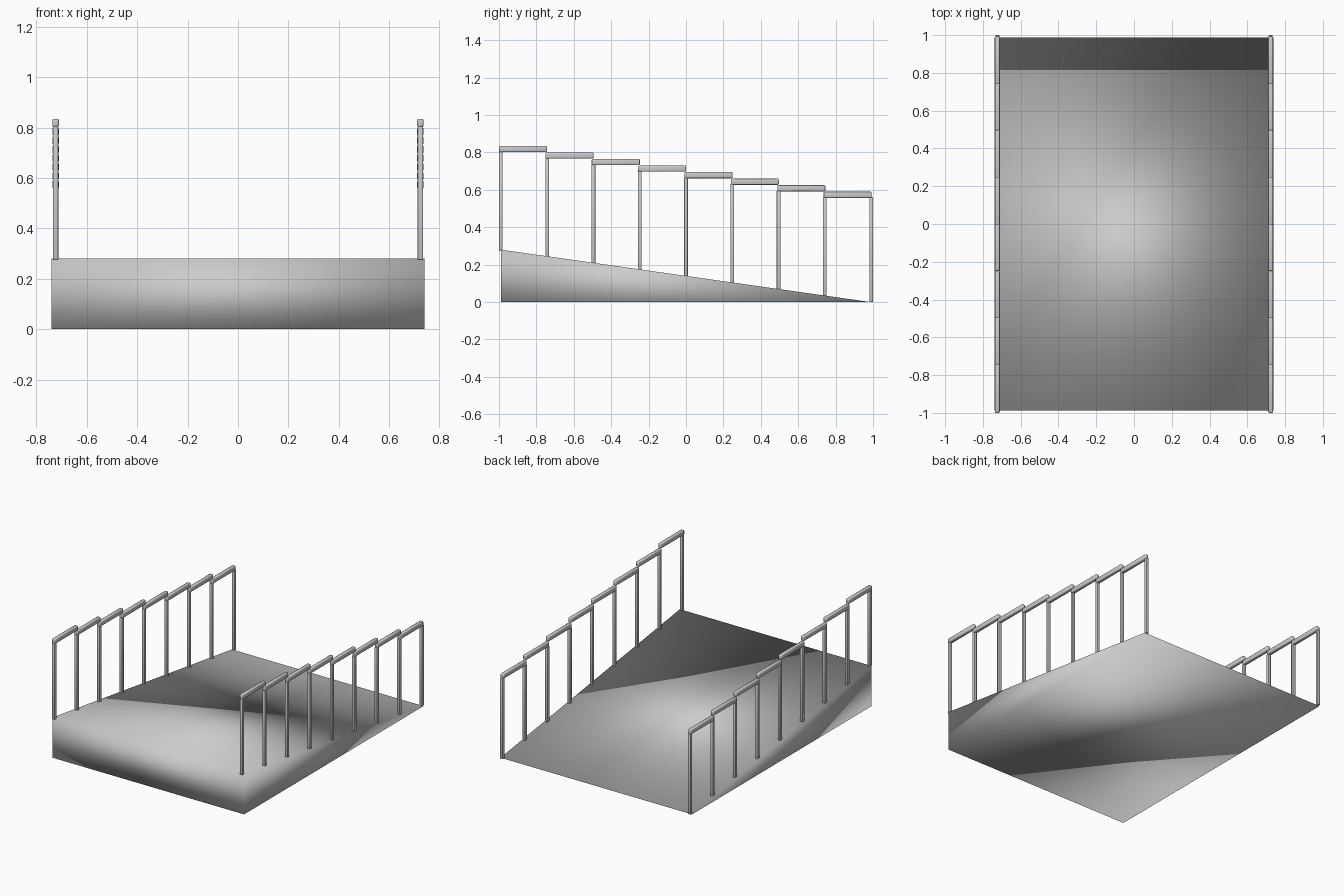
import bpy, bmesh

if "Cube" in bpy.data.objects:
    bpy.data.objects.remove(bpy.data.objects["Cube"])

HALF_X, HALF_Y, HEIGHT = 0.739, 0.988, 0.28
RAIL_X = 0.7235
STEP = 0.2475
DROP = HEIGHT / 8


def finish(bm, name):
    bmesh.ops.recalc_face_normals(bm, faces=bm.faces)
    for f in bm.faces:
        f.smooth = True
    mesh = bpy.data.meshes.new(name)
    bm.to_mesh(mesh)
    bm.free()
    obj = bpy.data.objects.new(name, mesh)
    bpy.context.collection.objects.link(obj)
    return obj


def bar(name, lo, hi, bevel):
    """Box between two corners with slightly eased edges."""
    bm = bmesh.new()
    bmesh.ops.create_cube(bm, size=1)
    for v in bm.verts:
        v.co = [lo[i] + (v.co[i] + 0.5) * (hi[i] - lo[i]) for i in range(3)]
    bmesh.ops.bevel(bm, geom=bm.edges[:], offset=bevel, segments=2,
                    profile=0.5, affect='EDGES')
    return finish(bm, name)


# Wedge ramp: triangular profile extruded across x, softly shaded
bm = bmesh.new()
profile = [(-HALF_Y, 0), (HALF_Y, 0), (-HALF_Y, HEIGHT)]
left = bm.faces.new([bm.verts.new((-HALF_X, y, z)) for y, z in profile])
side = bmesh.ops.extrude_face_region(bm, geom=[left])["geom"]
bmesh.ops.translate(bm, vec=(2 * HALF_X, 0, 0),
                    verts=[g for g in side if isinstance(g, bmesh.types.BMVert)])
finish(bm, "ramp")

# Railings on both sides
for side_name, s in (("left", -1), ("right", 1)):
    x = s * RAIL_X
    # Posts standing on the slope
    for i in range(9):
        y = -0.99 + i * STEP
        base = max(0.0, HEIGHT - DROP * i - 0.004)
        top = 0.806 - DROP * min(i, 7)
        bar(f"{side_name}_post_{i + 1}", (x - 0.0105, y - 0.01, base),
            (x + 0.0105, y + 0.01, top), 0.003)
    # Stepped handrail segments
    for i in range(8):
        y = -1.0 + i * 0.248
        top = 0.835 - DROP * i
        bar(f"{side_name}_handrail_{i + 1}", (x - 0.0128, y, top - 0.033),
            (x + 0.0128, y + 0.257, top), 0.006)
